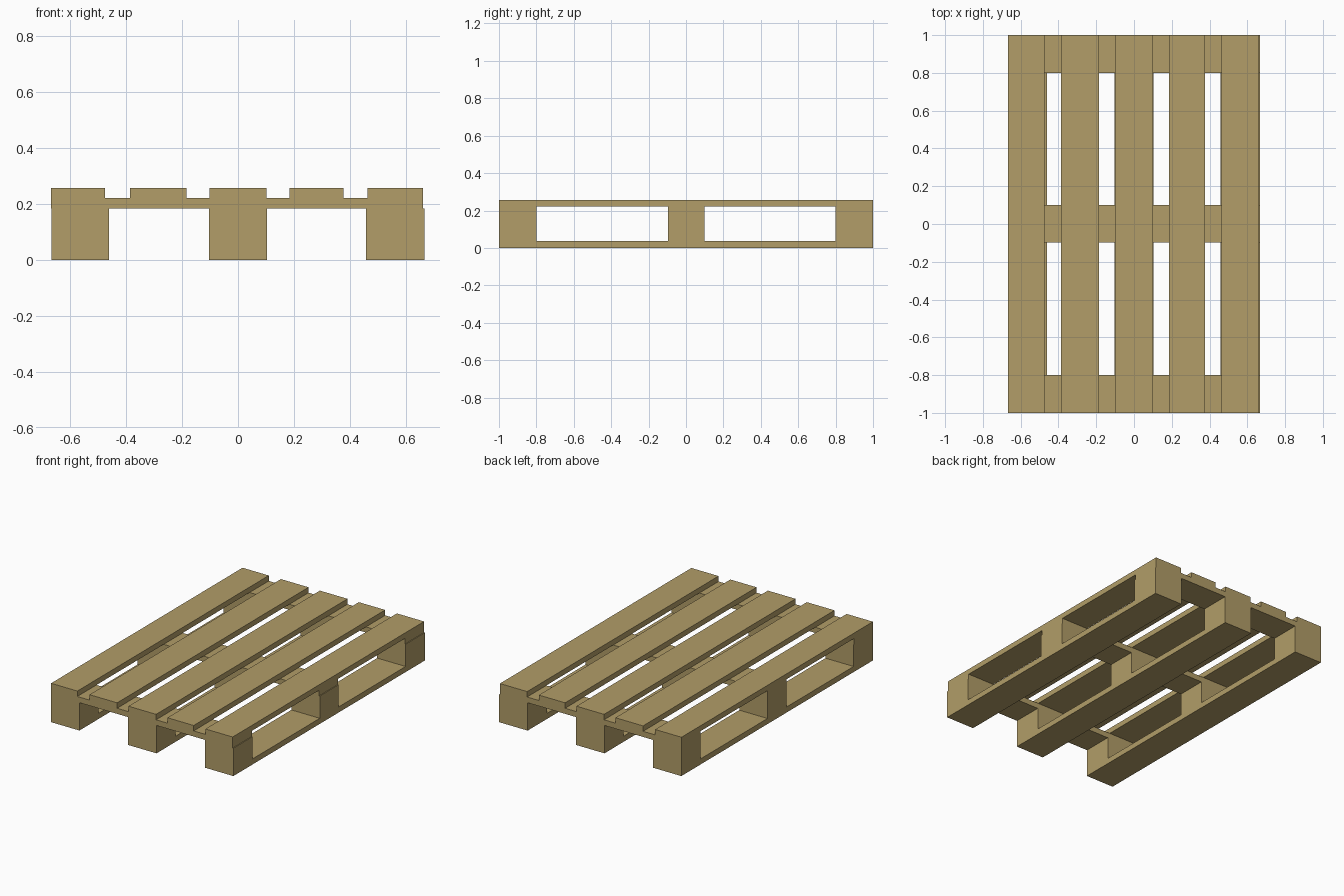
import bpy

if "Cube" in bpy.data.objects:
    bpy.data.objects.remove(bpy.data.objects["Cube"])

wood = bpy.data.materials.new("pale_wood")
wood.diffuse_color = (0.445, 0.337, 0.138, 1)
wood.use_nodes = True
wood.node_tree.nodes["Principled BSDF"].inputs["Base Color"].default_value = wood.diffuse_color


def box(name, x, y, z):
    """Box from (min, max) ranges along each axis."""
    bpy.ops.mesh.primitive_cube_add(size=1)
    ob = bpy.context.object
    ob.name = name
    for v in ob.data.vertices:
        v.co = [lo + (c + 0.5) * (hi - lo) for c, (lo, hi) in zip(v.co, (x, y, z))]
    ob.data.materials.append(wood)
    return ob


# Layer heights: runners, blocks, cross boards, deck
Z0, Z1, Z2, Z3, Z4 = 0, 0.037, 0.184, 0.221, 0.257
columns = [(-0.666, -0.46), (-0.104, 0.104), (0.458, 0.666)]
rows = [(-1, -0.8), (-0.097, 0.1), (0.8, 1)]

# Bottom runners, each with three blocks on it
for i, x in enumerate(columns, 1):
    box(f"bottom_runner_{i}", x, (-1, 1), (Z0, Z1))
    for j, y in enumerate(rows, 1):
        box(f"block_{i}_{j}", x, y, (Z1, Z2))

# Cross boards
for j, y in enumerate(rows, 1):
    box(f"cross_board_{j}", (-0.667, 0.661), y, (Z2, Z3))

# Deck boards
deck = [(-0.667, -0.475), (-0.386, -0.184), (-0.101, 0.101),
        (0.184, 0.376), (0.462, 0.661)]
for i, x in enumerate(deck, 1):
    box(f"deck_board_{i}", x, (-1, 1), (Z3, Z4))
